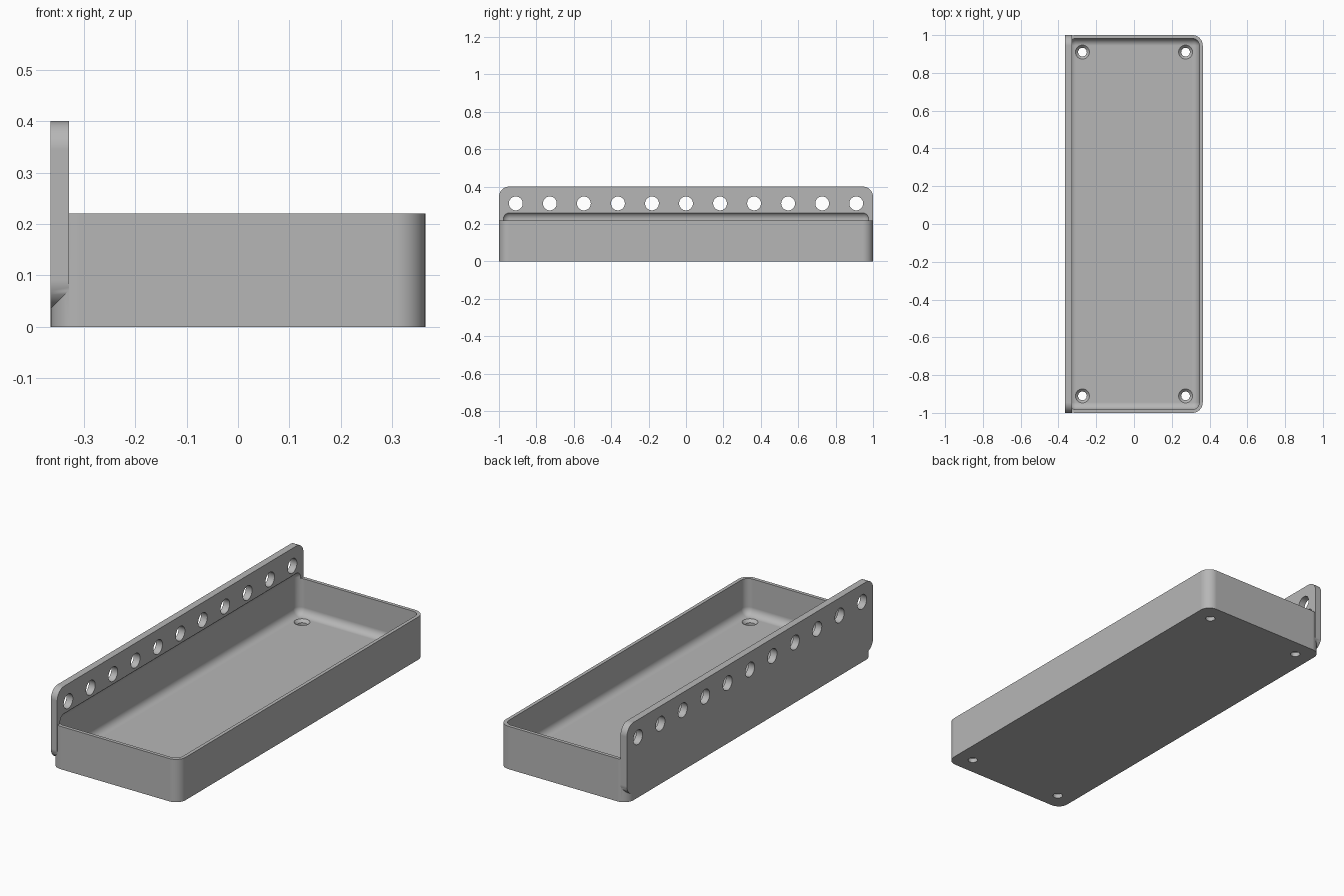
import bpy, bmesh, math
from mathutils import Matrix, Vector

default = bpy.data.objects.get("Cube")
if default:
    bpy.data.objects.remove(default, do_unlink=True)

# Main dimensions
HALF_X, HALF_Y = 0.364, 1.0
TRAY_H, PLATE_H = 0.22, 0.4
WALL, FLOOR = 0.018, 0.036
CORNER, FILLET = 0.055, 0.038

grey = bpy.data.materials.new("plain grey")
grey.use_nodes = True
colour = (0.47, 0.47, 0.47, 1.0)
grey.diffuse_color = colour
grey.node_tree.nodes["Principled BSDF"].inputs["Base Color"].default_value = colour


def make_object(name, bm):
    mesh = bpy.data.meshes.new(name)
    bmesh.ops.recalc_face_normals(bm, faces=bm.faces)
    bm.to_mesh(mesh)
    bm.free()
    mesh.materials.append(grey)
    obj = bpy.data.objects.new(name, mesh)
    bpy.context.collection.objects.link(obj)
    return obj


def rounded_box(name, low, high, radius, axis=None):
    """Box with the edges along one axis rounded, or all edges if axis is None."""
    low, high = Vector(low), Vector(high)
    size = high - low
    bm = bmesh.new()
    place = Matrix.Translation((low + high) / 2) @ Matrix.Diagonal((*size, 1))
    bmesh.ops.create_cube(bm, size=1, matrix=place)
    edges = [e for e in bm.edges if axis is None
             or abs((e.verts[0].co - e.verts[1].co)[axis]) > 1e-4]
    bmesh.ops.bevel(bm, geom=edges, offset=radius, segments=12,
                    profile=0.5, affect='EDGES')
    return make_object(name, bm)


def cones(name, centres, r_low, r_high, depth, turn=Matrix()):
    bm = bmesh.new()
    for c in centres:
        bmesh.ops.create_cone(bm, cap_ends=True, segments=40, radius1=r_low,
                              radius2=r_high, depth=depth,
                              matrix=Matrix.Translation(c) @ turn)
    return make_object(name, bm)


def combine(target, other, operation):
    other.hide_render = True
    mod = target.modifiers.new(operation.title(), 'BOOLEAN')
    mod.operation = operation
    mod.solver = 'EXACT'
    mod.object = other
    bpy.ops.object.modifier_apply(modifier=mod.name)
    bpy.data.objects.remove(other, do_unlink=True)


# Tray body with upright rounded corners
tray = rounded_box("tray_with_back_plate", (-HALF_X, -HALF_Y, 0),
                   (HALF_X, HALF_Y, TRAY_H), CORNER, axis=2)
bpy.ops.object.select_all(action='DESELECT')
tray.select_set(True)
bpy.context.view_layer.objects.active = tray

# Tall plate along the left edge
plate = rounded_box("back_plate", (-HALF_X, -HALF_Y, FLOOR),
                    (-HALF_X + 2 * WALL, HALF_Y, PLATE_H), CORNER, axis=0)
combine(tray, plate, 'UNION')

# Filleted cavity, reaching slightly into the plate above the rim
cavity = rounded_box("cavity", (-HALF_X + WALL, -HALF_Y + WALL, FLOOR),
                     (HALF_X - WALL, HALF_Y - WALL, 0.265), FILLET)
combine(tray, cavity, 'DIFFERENCE')

# Row of holes through the plate
row = [(-HALF_X, (i - 5) * 0.182, 0.31) for i in range(11)]
combine(tray, cones("plate_holes", row, 0.037, 0.037, 0.2,
                    Matrix.Rotation(math.pi / 2, 4, 'Y')), 'DIFFERENCE')

# Countersunk screw holes in the floor
spots = [(sx * 0.273, sy * 0.91) for sx in (-1, 1) for sy in (-1, 1)]
combine(tray, cones("screw_holes", [(x, y, 0) for x, y in spots],
                    0.023, 0.023, 0.2), 'DIFFERENCE')
combine(tray, cones("countersinks", [(x, y, FLOOR) for x, y in spots],
                    0.021, 0.053, 0.032), 'DIFFERENCE')

# Smooth fillets, crisp edges, flat broad faces
bpy.ops.object.shade_smooth_by_angle(angle=math.radians(30))
weighted = tray.modifiers.new("Weighted normals", 'WEIGHTED_NORMAL')
weighted.keep_sharp = True
